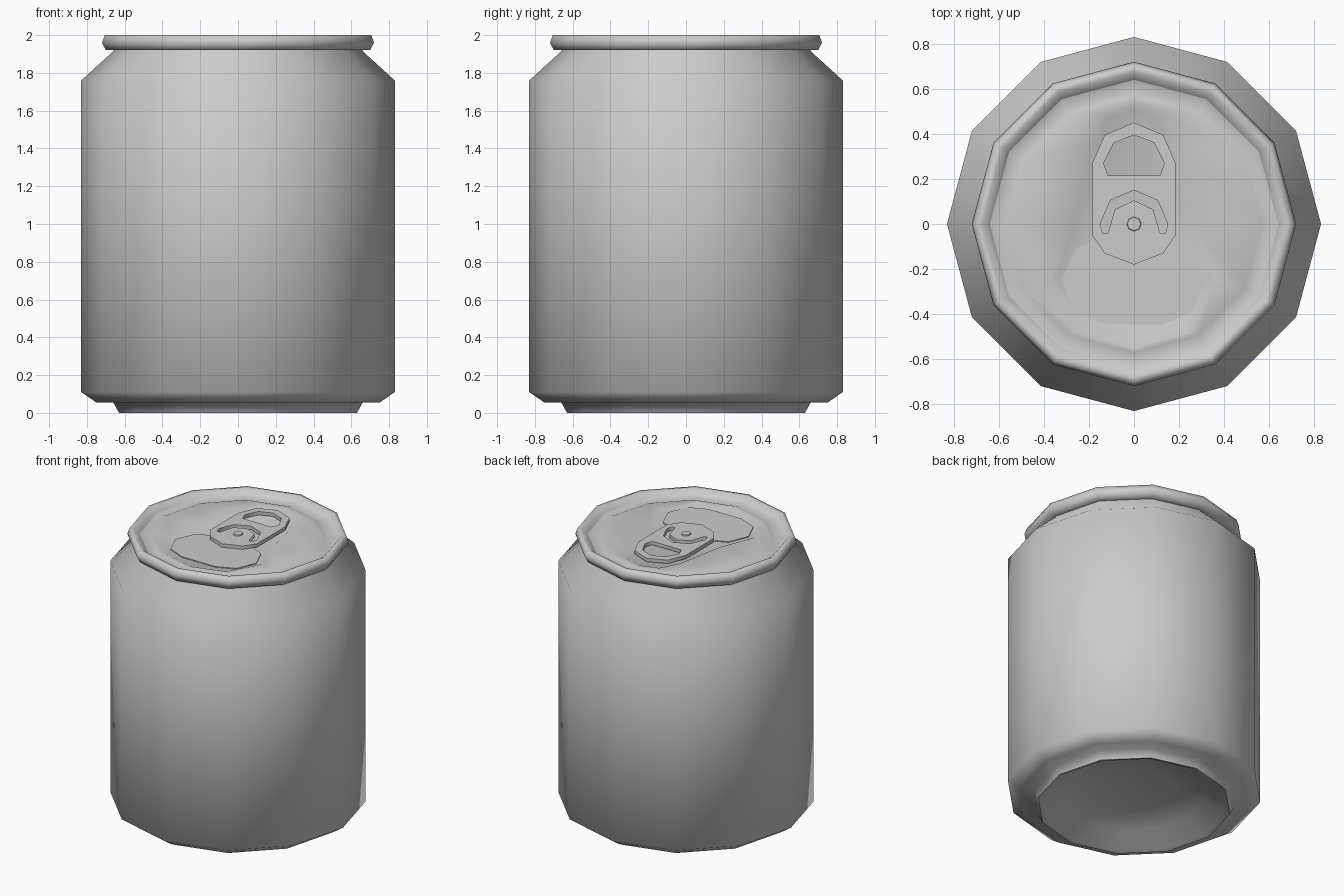
import bpy, bmesh, math
from mathutils import Vector

cube = bpy.data.objects.get("Cube")
if cube:
    bpy.data.objects.remove(cube, do_unlink=True)

SIDES = 12
LID_Z = 1.965

metal = bpy.data.materials.new("plain grey metal")
metal.use_nodes = True
metal.diffuse_color = (0.6, 0.6, 0.6, 1)
metal.node_tree.nodes["Principled BSDF"].inputs["Base Color"].default_value = (0.6, 0.6, 0.6, 1)


def finish(name, bm, angle):
    bmesh.ops.recalc_face_normals(bm, faces=bm.faces)
    mesh = bpy.data.meshes.new(name)
    bm.to_mesh(mesh)
    bm.free()
    mesh.materials.append(metal)
    obj = bpy.data.objects.new(name, mesh)
    bpy.context.collection.objects.link(obj)
    bpy.ops.object.select_all(action='DESELECT')
    obj.select_set(True)
    bpy.context.view_layer.objects.active = obj
    bpy.ops.object.shade_smooth_by_angle(angle=math.radians(angle))
    return obj


def ring(bm, radius, z):
    return [bm.verts.new((radius * math.cos(math.tau * i / SIDES),
                          radius * math.sin(math.tau * i / SIDES), z)) for i in range(SIDES)]


def bridge(bm, a, b):
    n = len(a)
    for i in range(n):
        bm.faces.new((a[i], a[(i + 1) % n], b[(i + 1) % n], b[i]))


def lathe(bm, profile):
    rings = [ring(bm, r, z) for r, z in profile]
    for a, b in zip(rings, rings[1:]):
        bridge(bm, a, b)
    return rings


def mirrored(half):
    """Closed outline from the +x half, listed from the back to the front."""
    return half + [(-x, y) for x, y in reversed(half) if x > 0]


# Can wall: domed base, foot ring, side, shoulder
bm = bmesh.new()
rings = lathe(bm, [(0.25, 0.13), (0.47, 0.09), (0.60, 0.01), (0.63, 0), (0.66, 0.055),
                   (0.75, 0.055), (0.83, 0.11), (0.83, 1.76), (0.66, 1.915), (0.66, 1.94)])
bm.faces.new(rings[0])
finish("can_body", bm, 80)

# Rolled rim
bm = bmesh.new()
lathe(bm, [(0.65, 1.92), (0.70, 1.92), (0.72, 1.96), (0.705, 2.0), (0.675, 2.0), (0.64, LID_Z)])
finish("rim", bm, 80)

# Lid with a shallow outer channel and a pressed teardrop panel
bm = bmesh.new()
outer = lathe(bm, [(0.64, LID_Z), (0.60, LID_Z - 0.012), (0.57, LID_Z)])[-1]
half = [(0, 0.53), (0.13, 0.49), (0.20, 0.36), (0.27, 0), (0.37, -0.25), (0.24, -0.48), (0, -0.55)]
drop = mirrored(half)
drop = list(reversed(drop))
drop = drop[-4:] + drop[:-4]      # start at +x, counter-clockwise
drop.sort(key=lambda p: math.atan2(p[1], p[0]) % math.tau)
edge = [bm.verts.new((x, y, LID_Z)) for x, y in drop]
floor = [bm.verts.new((x * 0.93, y * 0.95, LID_Z - 0.012)) for x, y in drop]
bridge(bm, outer, edge)
bridge(bm, edge, floor)
bm.faces.new(floor)
finish("lid", bm, 40)


# Flat plates with optional holes
def plate(name, outlines, z, thickness):
    curve = bpy.data.curves.new(name, 'CURVE')
    curve.dimensions = '2D'
    curve.fill_mode = 'BOTH'
    curve.extrude = thickness / 2
    for points in outlines:
        spline = curve.splines.new('POLY')
        spline.points.add(len(points) - 1)
        for p, (x, y) in zip(spline.points, points):
            p.co = (x, y, 0, 1)
        spline.use_cyclic_u = True
    curve.materials.append(metal)
    obj = bpy.data.objects.new(name, curve)
    obj.location.z = z + thickness / 2
    bpy.context.collection.objects.link(obj)
    bpy.ops.object.select_all(action='DESELECT')
    obj.select_set(True)
    bpy.context.view_layer.objects.active = obj
    bpy.ops.object.convert(target='MESH')
    return obj


# Mouth panel
mouth = mirrored([(0.12, -0.05), (0.26, -0.11), (0.32, -0.25), (0.26, -0.39), (0.13, -0.445)])
plate("mouth_panel", [mouth], LID_Z - 0.012, 0.006)

# Pull tab with finger hole and crescent slot
tab = mirrored([(0, 0.45), (0.13, 0.395), (0.185, 0.27), (0.185, -0.05), (0.13, -0.13), (0, -0.18)])
finger_hole = mirrored([(0, 0.395), (0.09, 0.36), (0.135, 0.27), (0.115, 0.215)])
arc = [(0, 0.15), (0.105, 0.105), (0.15, 0), (0.14, -0.04), (0.115, -0.04), (0.085, 0.065), (0, 0.105)]
slot = arc + [(-x, y) for x, y in reversed(arc[1:-1])]
plate("pull_tab", [tab, finger_hole, slot], LID_Z - 0.005, 0.025)

# Rivet
bm = bmesh.new()
bmesh.ops.create_cone(bm, cap_ends=True, segments=8, radius1=0.042, radius2=0.03, depth=0.04)
bmesh.ops.translate(bm, verts=bm.verts, vec=Vector((0, 0, LID_Z + 0.008)))
finish("rivet", bm, 30)
